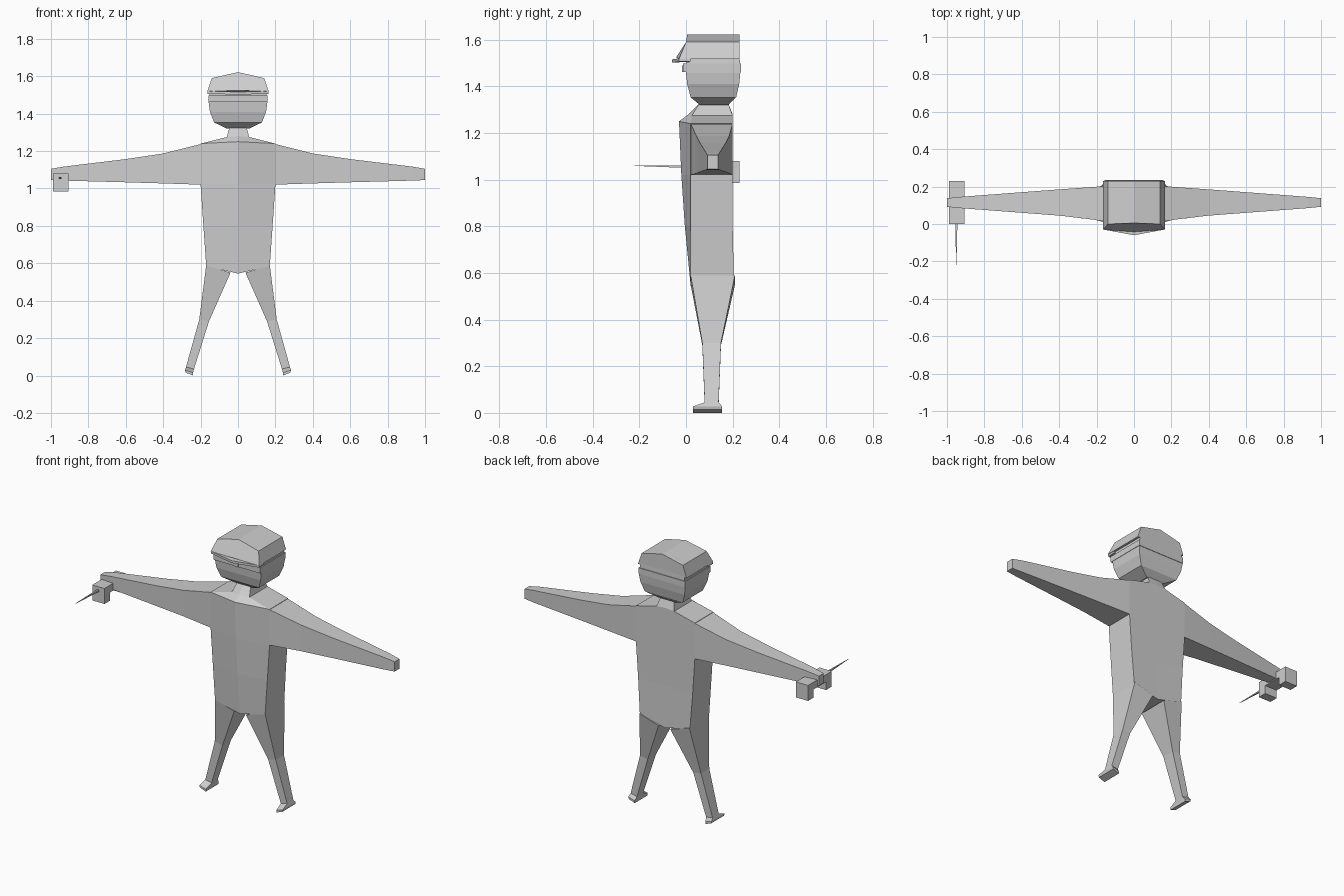
import bpy, bmesh

grey = bpy.data.materials.new("light_grey")
grey.diffuse_color = (0.62, 0.62, 0.62, 1)


def loft(name, loops, mirror=False):
    """Skin a list of equal-sized point loops and cap both ends."""
    bm = bmesh.new()
    rings = [[bm.verts.new(p) for p in loop] for loop in loops]
    n = len(rings[0])
    for a, b in zip(rings, rings[1:]):
        for i in range(n):
            j = (i + 1) % n
            bm.faces.new((a[i], a[j], b[j], b[i]))
    bm.faces.new(rings[0])
    bm.faces.new(rings[-1])
    if mirror:
        dup = bmesh.ops.duplicate(bm, geom=bm.verts[:] + bm.edges[:] + bm.faces[:])
        for g in dup["geom"]:
            if isinstance(g, bmesh.types.BMVert):
                g.co.x = -g.co.x
    bmesh.ops.recalc_face_normals(bm, faces=bm.faces[:])
    mesh = bpy.data.meshes.new(name)
    bm.to_mesh(mesh)
    bm.free()
    mesh.materials.append(grey)
    ob = bpy.data.objects.new(name, mesh)
    bpy.context.collection.objects.link(ob)
    return ob


def rect(w, y0, y1, z, x=0.0):
    return [(x - w, y0, z), (x + w, y0, z), (x + w, y1, z), (x - w, y1, z)]


def box(name, x0, x1, y0, y1, z0, z1):
    c, w = (x0 + x1) / 2, (x1 - x0) / 2
    return loft(name, [rect(w, y0, y1, z0, c), rect(w, y0, y1, z1, c)])


# torso with a ridged chest, rising into the neck
# (half width, side z, centre z, ridge y, front y, back y)
levels = [(0.17, 0.585, 0.545, 0.02, 0.02, 0.205),
          (0.185, 0.80, 0.80, -0.005, 0.02, 0.20),
          (0.20, 1.02, 1.02, -0.02, 0.02, 0.20),
          (0.20, 1.24, 1.25, -0.03, 0.02, 0.20),
          (0.06, 1.275, 1.28, 0.01, 0.025, 0.20),
          (0.045, 1.33, 1.33, 0.06, 0.06, 0.18)]
loft("torso", [[(-w, f, z), (0, r, c), (w, f, z), (w, b, z), (0, b, c), (-w, b, z)]
               for w, z, c, r, f, b in levels])

# outstretched arms: (x, front y, back y, bottom z, top z)
arm = [(0.19, 0.02, 0.20, 1.02, 1.24), (0.40, 0.045, 0.185, 1.027, 1.187),
       (0.60, 0.06, 0.17, 1.033, 1.157), (0.93, 0.085, 0.145, 1.042, 1.117),
       (1.0, 0.092, 0.138, 1.045, 1.105)]
loft("arms", [[(x, f, b), (x, k, b), (x, k, t), (x, f, t)] for x, f, k, b, t in arm], True)

# legs with small feet: (inner x, inner z, outer x, outer z, front y, back y)
leg = [(0.24, 0.0, 0.28, 0.015, 0.03, 0.155), (0.24, 0.015, 0.283, 0.028, 0.03, 0.155),
       (0.235, 0.035, 0.278, 0.045, 0.08, 0.14), (0.155, 0.29, 0.207, 0.30, 0.07, 0.15),
       (0.04, 0.55, 0.17, 0.59, 0.02, 0.21)]
loft("legs", [[(i, f, zi), (o, f, zo), (o, k, zo), (i, k, zi)] for i, zi, o, zo, f, k in leg], True)

# faceted head
loft("head", [rect(0.06, 0.06, 0.18, 1.32), rect(0.128, 0.02, 0.215, 1.353),
              rect(0.15, 0.005, 0.228, 1.41), rect(0.157, 0.0, 0.233, 1.46),
              rect(0.15, 0.0, 0.23, 1.525)])

# goggle band and nose
box("goggle_band", -0.159, 0.159, -0.012, 0.236, 1.462, 1.498)
box("nose", -0.012, 0.012, -0.018, 0.0, 1.462, 1.49)

# cap: roof-shaped shell with a sloping front, plus a pointed brim
front = [(-0.165, -0.03, 1.518), (-0.14, 0.0, 1.59), (0, 0.005, 1.622),
         (0.14, 0.0, 1.59), (0.165, -0.03, 1.518), (0, -0.042, 1.525)]
loft("cap", [front, [(x, 0.23, 1.518 if i == 5 else z) for i, (x, y, z) in enumerate(front)]])
loft("cap_brim", [[(-0.162, 0.02, z), (-0.162, -0.03, z), (0, -0.06, z - 0.004),
                   (0.162, -0.03, z), (0.162, 0.02, z)] for z in (1.506, 1.52)])

# wrist launcher: bar under the hand, a block at each end, and a thin dart
box("launcher_bar", -0.99, -0.907, 0.04, 0.19, 1.035, 1.08)
box("launcher_front_block", -0.99, -0.907, 0.0, 0.055, 0.985, 1.08)
box("launcher_back_block", -0.99, -0.907, 0.175, 0.23, 0.985, 1.08)
loft("dart", [[(-0.95 + dx * r, y, z + dz * r) for dx, dz in ((-1, -1), (1, -1), (1, 1), (-1, 1))]
              for y, z, r in ((0.01, 1.056, 0.006), (-0.22, 1.06, 0.0008))])
